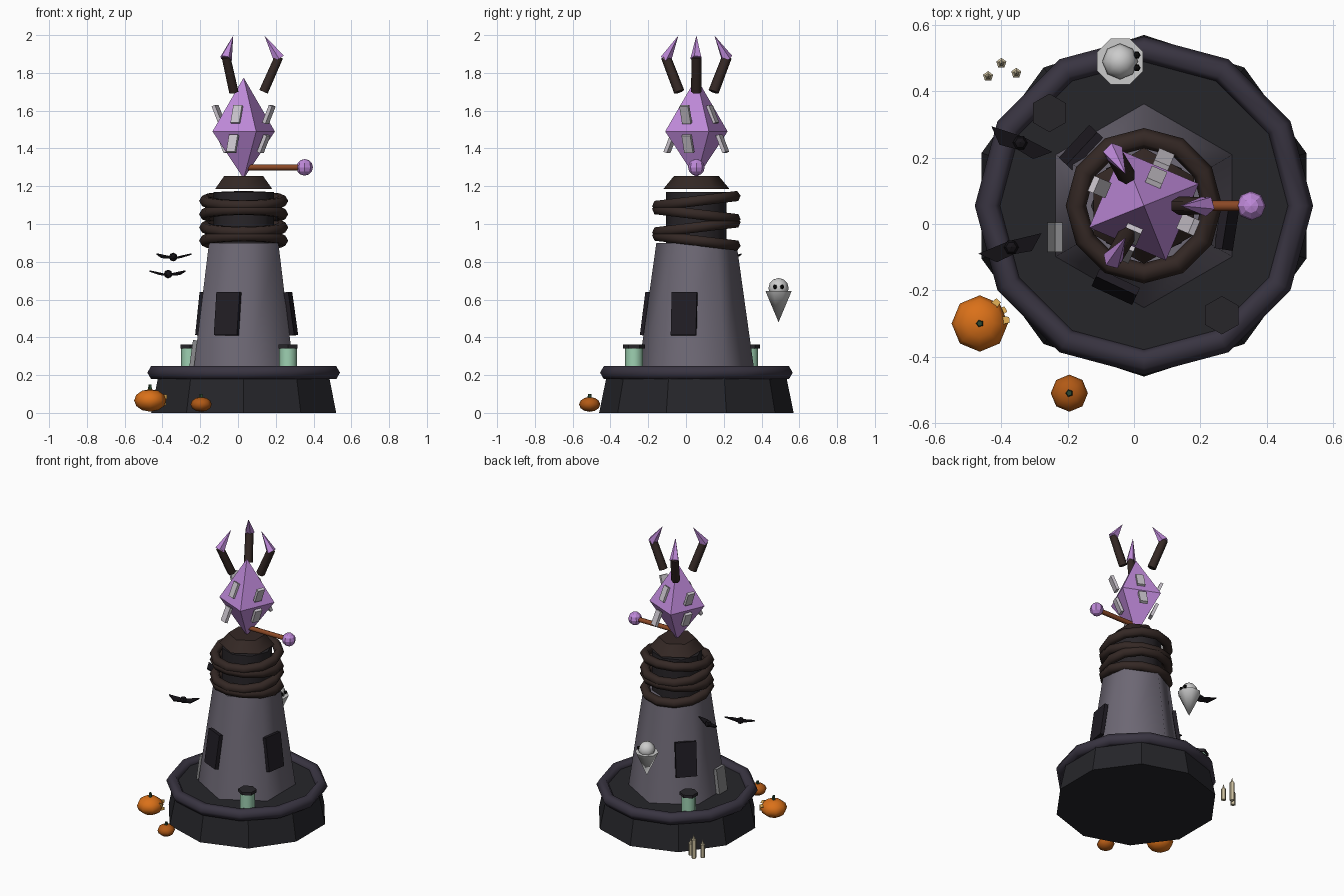
import bpy, bmesh, math
from math import sin, cos, radians, pi
from mathutils import Vector, Matrix

if "Cube" in bpy.data.objects:
    bpy.data.objects.remove(bpy.data.objects["Cube"])

CX, CY = 0.03, 0.055          # tower axis
MATS = {}


def mat(hexcol):
    if hexcol not in MATS:
        m = bpy.data.materials.new("colour_" + hexcol)
        rgb = [(int(hexcol[i:i + 2], 16) / 255) ** 2.2 for i in (0, 2, 4)]
        m.diffuse_color = (*rgb, 1)
        m.use_nodes = True
        m.node_tree.nodes["Principled BSDF"].inputs["Base Color"].default_value = m.diffuse_color
        MATS[hexcol] = m
    return MATS[hexcol]


def finish(name, bm, col, smooth=False, M=Matrix()):
    bmesh.ops.recalc_face_normals(bm, faces=bm.faces)
    for f in bm.faces:
        f.smooth = smooth
    me = bpy.data.meshes.new(name)
    bm.to_mesh(me)
    bm.free()
    ob = bpy.data.objects.new(name, me)
    bpy.context.collection.objects.link(ob)
    ob.matrix_world = M
    if col:
        me.materials.append(mat(col))
    return ob


def lathe(name, profile, n, col, loc=(0, 0, 0), rot=0, smooth=False, M=None):
    """Revolve (radius, z) points; radius 0 makes a tip."""
    bm = bmesh.new()
    rings = []
    for r, z in profile:
        if r == 0:
            rings.append([bm.verts.new((0, 0, z))] * n)
        else:
            rings.append([bm.verts.new((r * cos(rot + 2 * pi * i / n), r * sin(rot + 2 * pi * i / n), z))
                          for i in range(n)])
    for a, b in zip(rings, rings[1:]):
        for i in range(n):
            vs = list(dict.fromkeys((a[i], a[(i + 1) % n], b[(i + 1) % n], b[i])))
            bm.faces.new(vs)
    for r in (rings[0], rings[-1]):
        if r[0] is not r[1]:
            bm.faces.new(r)
    ob = finish(name, bm, col, smooth, M if M else Matrix.Translation(loc))
    if smooth:   # keep the flat ends crisp
        for p in ob.data.polygons:
            if len(p.vertices) > 4:
                p.use_smooth = False
    return ob


def ball(name, r, loc, col, u=8, v=6, sz=1.0, smooth=False):
    prof = [(0 if i in (0, v) else r * sin(pi * i / v), -r * sz * cos(pi * i / v)) for i in range(v + 1)]
    return lathe(name, prof, u, col, loc, smooth=smooth)


def spike(name, a, b, r1, r2, n, col, smooth=False):
    """Round bar or cone from a to b."""
    a, b = Vector(a), Vector(b)
    M = Matrix.Translation(a) @ (b - a).to_track_quat('Z', 'Y').to_matrix().to_4x4()
    return lathe(name, [(r1, 0), (r2, (b - a).length)], n, col, smooth=smooth, M=M)


def ring(name, R, r, n, k, z, tilt, col):
    bm = bmesh.new()
    vs = [[bm.verts.new(((R + r * cos(2 * pi * j / k)) * cos(2 * pi * i / n),
                         (R + r * cos(2 * pi * j / k)) * sin(2 * pi * i / n),
                         r * sin(2 * pi * j / k))) for j in range(k)] for i in range(n)]
    for i in range(n):
        for j in range(k):
            i2, j2 = (i + 1) % n, (j + 1) % k
            bm.faces.new((vs[i][j], vs[i2][j], vs[i2][j2], vs[i][j2]))
    return finish(name, bm, col, True, Matrix.Translation((CX, CY, z)) @ Matrix.Rotation(tilt, 4, 'X'))


def panel(name, loc, yaw, lean, size, col):
    """Box facing direction yaw; positive lean tips its top inward."""
    bm = bmesh.new()
    bmesh.ops.create_cube(bm, size=1)
    M = (Matrix.Translation(loc) @ Matrix.Rotation(yaw, 4, 'Z') @ Matrix.Rotation(-lean, 4, 'Y')
         @ Matrix.Diagonal((*size, 1)))
    return finish(name, bm, col, False, M)


C = (CX, CY, 0)
# base, rim and tower
lathe("base", [(0.515, 0), (0.47, 0.22)], 10, "2a2a2e", C, pi / 2)
ring("base_rim", 0.47, 0.04, 12, 6, 0.213, 0, "3b3743")
lathe("tower", [(0.31, 0.2), (0.212, 0.9)], 6, "6d6874", C, pi / 2, True)
lathe("neck", [(0.16, 0.86), (0.16, 1.17)], 8, "2c292c", C, pi / 2, True)
for i in range(4):
    ring(f"coil_{i}", 0.205, 0.031, 12, 6, 0.912 + 0.07 * i, 0.12 if i % 2 else -0.12, "372c29")
lathe("cap", [(0.175, 1.185), (0.118, 1.255)], 6, "372c29", C, pi / 2, True)

# windows and side door
for i, (x, y, a) in enumerate([(-0.055, -0.19, -115), (0.28, -0.01, -9), (-0.16, 0.23, 137)]):
    panel(f"window_{i}", (x, y, 0.525), radians(a), 0.14, (0.025, 0.135, 0.23), "252228")
panel("side_door", (-0.235, -0.04, 0.3), pi, 0.14, (0.03, 0.09, 0.17), "8b8b8d")

# crystal with floating shards
lathe("crystal", [(0, 1.24), (0.178, 1.49), (0, 1.775)], 4, "bd88d8", C, radians(21.8))
for i in range(4):
    a = radians(-23 + 90 * i)
    side = i % 2 == 0
    for tag, z, r in (("upper", 1.58, 0.145 if side else 0.092), ("lower", 1.425, 0.115 if side else 0.15)):
        panel(f"shard_{tag}_{i}", (CX + r * cos(a), CY + r * sin(a), z), a,
              -0.4 if side else 0.4, (0.02, 0.05, 0.1), "c6c0c8")

# three clawed prongs above the crystal
for i in range(3):
    a = 2 * pi * i / 3
    p = lambda r, z: (CX + r * cos(a), CY + r * sin(a), z)
    spike(f"prong_{i}", p(0.105, 1.70), p(0.187, 1.885), 0.028, 0.026, 6, "372c29", True)
    spike(f"prong_tip_{i}", p(0.187, 1.875), p(0.11, 1.998), 0.032, 0, 5, "bd88d8")

# side rod with orb
spike("rod", (0.04, CY, 1.3), (0.34, CY, 1.3), 0.016, 0.016, 8, "8a4a2a", True)
ball("rod_orb", 0.044, (0.353, CY, 1.3), "bd88d8")

# jars on the terrace
for i, (x, y) in enumerate([(0.265, -0.275), (-0.255, 0.335)]):
    lathe(f"jar_{i}", [(0.047, 0.215), (0.047, 0.345)], 8, "9ccfb0", (x, y, 0), smooth=True)
    lathe(f"jar_lid_{i}", [(0.058, 0.342), (0.058, 0.362)], 6, "2c2a2e", (x, y, 0), pi / 2)

# pumpkins
for tag, x, y, r, z, col in (("large", -0.465, -0.3, 0.085, 0.066, "d9701f"),
                             ("small", -0.195, -0.51, 0.056, 0.045, "b05a1c")):
    ball(f"pumpkin_{tag}", r, (x, y, z), col, 8, 6, 0.7, True)
    spike(f"pumpkin_stem_{tag}", (x, y, z + r * 0.6), (x, y, z + r), 0.012, 0.009, 5, "2f4a35")
for i, (da, z) in enumerate([(22, 0.085), (-22, 0.085), (0, 0.05)]):
    a = radians(27 + da)
    d = Vector((cos(a), sin(a), 0))
    c = Vector((-0.465, -0.3, z)) + d * 0.07
    spike(f"pumpkin_face_{i}", c, c + d * 0.02, 0.016, 0.012, 3, "d0a050")

# ghost
G = (-0.042, 0.49, 0)
lathe("ghost_body", [(0, 0.48), (0.075, 0.645)], 8, "d4d6d4", G, pi / 8, True)
ball("ghost_head", 0.054, (G[0], G[1], 0.66), "dfe2df", 8, 6, 1, True)
for s in (-1, 1):
    ball(f"ghost_eye_{s}", 0.012, (G[0] + 0.05, G[1] + s * 0.019, 0.667), "151515", 6, 4)

# bats
for i, (x, y, z, yaw) in enumerate([(-0.343, 0.245, 0.825, -23), (-0.37, -0.07, 0.735, 18)]):
    M = Matrix.Translation((x, y, z)) @ Matrix.Rotation(radians(yaw), 4, 'Z')
    ball(f"bat_body_{i}", 0.023, (x, y, z), "1c1a1e", 6, 4)
    for s in (-1, 1):
        bm = bmesh.new()
        pts = [(0, 0.02, 0), (s * 0.1, 0.012, 0.02), (s * 0.055, -0.03, 0.002), (0, -0.022, 0)]
        f = bm.faces.new([bm.verts.new(p) for p in pts])
        e = bmesh.ops.extrude_face_region(bm, geom=[f])
        bmesh.ops.translate(bm, vec=(0, 0, -0.008), verts=[v for v in e["geom"] if isinstance(v, bmesh.types.BMVert)])
        finish(f"bat_wing_{i}_{s}", bm, "1c1a1e", False, M)

# candles at the back
for i, (x, y, h) in enumerate([(-0.44, 0.445, 0.09), (-0.4, 0.485, 0.13), (-0.355, 0.455, 0.08)]):
    lathe(f"candle_{i}", [(0.016, 0), (0.016, h), (0.009, h + 0.005), (0, h + 0.035)], 5, "c9bc9c", (x, y, 0), pi / 2)
